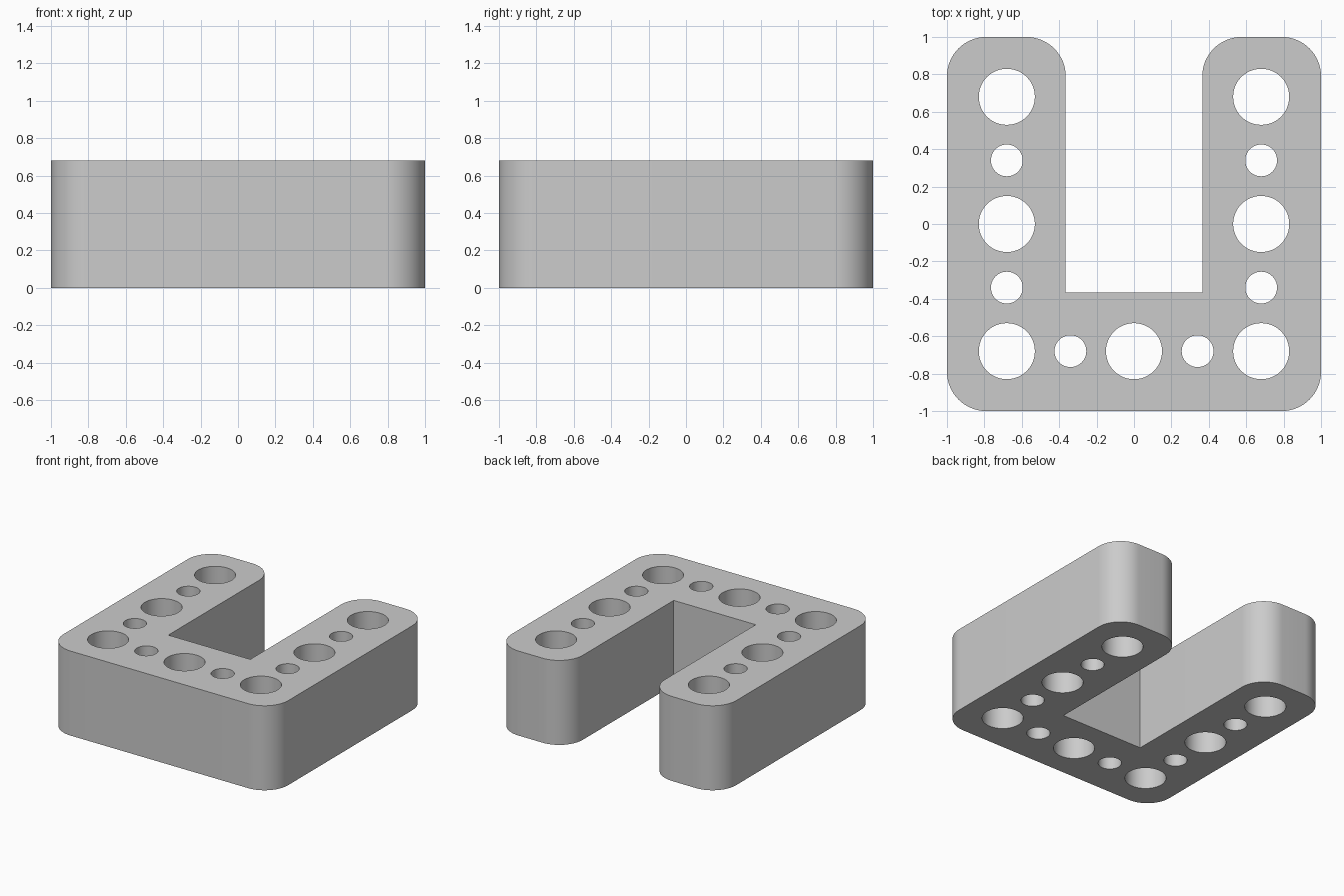
import bpy
import bmesh
from math import cos, sin, pi, radians
from mathutils import Vector

HEIGHT = 0.68
SLOT = 0.365          # half width of the open slot
ROUND = 0.21          # corner radius
PITCH = 0.34          # spacing between neighbouring holes
BIG, SMALL = 0.15, 0.085

if "Cube" in bpy.data.objects:
    bpy.data.objects.remove(bpy.data.objects["Cube"])


def arc(cx, cy, radius, start, sweep, steps):
    """Points along an arc, angles in degrees."""
    return [(cx + radius * cos(radians(start + sweep * i / steps)),
             cy + radius * sin(radians(start + sweep * i / steps)))
            for i in range(steps + 1)]


def add_loop(bm, points):
    verts = [bm.verts.new((x, y, 0)) for x, y in points]
    for a, b in zip(verts, verts[1:] + verts[:1]):
        bm.edges.new((a, b))


# Right-hand half of the U outline, mirrored to close the loop
c = 1 - ROUND
half = (arc(c, -c, ROUND, -90, 90, 16)
        + arc(c, c, ROUND, 0, 90, 16)
        + arc(SLOT + ROUND, c, ROUND, 90, 90, 16)
        + [(SLOT, -SLOT)])
outline = half + [(-x, y) for x, y in reversed(half)]

# Hole positions: up both arms and across the base, alternating in size
spots = [(side * 2 * PITCH, i * PITCH) for side in (-1, 1) for i in range(-2, 3)]
spots += [(i * PITCH, -2 * PITCH) for i in (-1, 0, 1)]

bm = bmesh.new()
add_loop(bm, outline)
for x, y in spots:
    steps = round(x / PITCH) + round(y / PITCH)
    radius = SMALL if steps % 2 else BIG
    add_loop(bm, arc(x, y, radius, 0, 360, 48)[:-1])

# Fill the flat profile around the holes, then raise it to a solid block
bmesh.ops.triangle_fill(bm, edges=bm.edges[:], use_beauty=True, normal=Vector((0, 0, 1)))
raised = bmesh.ops.extrude_face_region(bm, geom=bm.faces[:], use_keep_orig=True)
bmesh.ops.translate(bm, vec=(0, 0, HEIGHT),
                    verts=[g for g in raised["geom"] if isinstance(g, bmesh.types.BMVert)])
bmesh.ops.recalc_face_normals(bm, faces=bm.faces[:])

mesh = bpy.data.meshes.new("u_block")
bm.to_mesh(mesh)
bm.free()
block = bpy.data.objects.new("u_block", mesh)
bpy.context.collection.objects.link(block)

# Plain grey material
grey = bpy.data.materials.new("light_grey")
grey.use_nodes = True
colour = (0.6, 0.6, 0.6, 1)
grey.diffuse_color = colour
for node in grey.node_tree.nodes:
    if node.type == "BSDF_PRINCIPLED":
        node.inputs["Base Color"].default_value = colour
mesh.materials.append(grey)

bpy.ops.object.select_all(action="DESELECT")
block.select_set(True)
bpy.context.view_layer.objects.active = block
bpy.ops.object.shade_smooth_by_angle(angle=radians(30))
